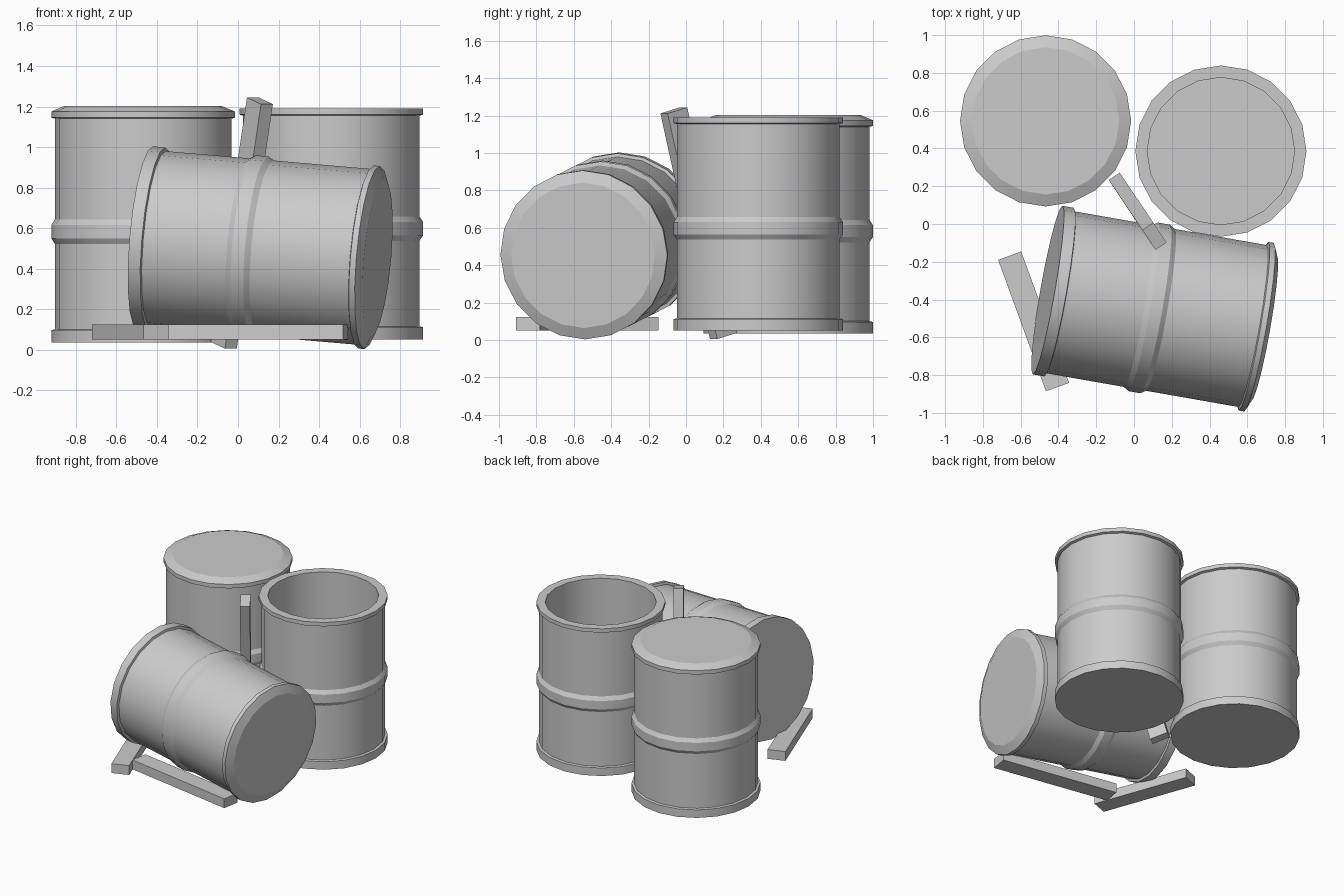
import bpy, bmesh, math
from mathutils import Vector, Matrix

if "Cube" in bpy.data.objects:
    bpy.data.objects.remove(bpy.data.objects["Cube"])

SIDES = 20
R, BODY, INNER = 0.453, 0.435, 0.39

# barrel outline (radius, height) from base to top rim, shared by all barrels
SHELL = [(R, 0), (R, 0.062), (BODY, 0.066),
         (BODY, 0.487), (R, 0.515), (R, 0.58), (BODY, 0.608),
         (BODY, 1.105), (R, 1.11), (R, 1.14)]
CLOSED = SHELL + [(INNER, 1.167)]                  # bevelled lid
OPEN = SHELL + [(INNER, 1.14), (INNER, 0.05)]      # hollow inside


def finish(bm, name, smooth):
    bmesh.ops.recalc_face_normals(bm, faces=bm.faces)
    me = bpy.data.meshes.new(name)
    bm.to_mesh(me)
    bm.free()
    ob = bpy.data.objects.new(name, me)
    bpy.context.collection.objects.link(ob)
    if smooth:
        bpy.ops.object.select_all(action='DESELECT')
        ob.select_set(True)
        bpy.context.view_layer.objects.active = ob
        bpy.ops.object.shade_smooth_by_angle(angle=math.radians(20))
    return ob


def frame(origin, z, x):
    """Matrix at origin with local z along z and local x near x."""
    z = Vector(z).normalized()
    y = z.cross(Vector(x)).normalized()
    m = Matrix((y.cross(z), y, z)).transposed().to_4x4()
    m.translation = origin
    return m


def barrel(name, profile, base, axis=(0, 0, 1), side=(1, 0, 0)):
    bm = bmesh.new()
    rings = [[bm.verts.new((r * math.cos(math.tau * i / SIDES),
                            r * math.sin(math.tau * i / SIDES), h))
              for i in range(SIDES)] for r, h in profile]
    for a, b in zip(rings, rings[1:]):
        for i in range(SIDES):
            j = (i + 1) % SIDES
            bm.faces.new((a[i], a[j], b[j], b[i]))
    bm.faces.new(rings[0])
    bm.faces.new(rings[-1])
    ob = finish(bm, name, True)
    ob.matrix_world = frame(base, axis, side)


def plank(name, start, end, thick, side, width=0.13, depth=0.072):
    """Board from start to end; its width runs along side."""
    start, end = Vector(start), Vector(end)
    bm = bmesh.new()
    bmesh.ops.create_cube(bm, size=1)
    bmesh.ops.scale(bm, vec=(width, depth, (end - start).length), verts=bm.verts)
    ob = finish(bm, name, False)
    ob.matrix_world = frame((start + end) / 2, end - start, side)


# two upright barrels and one lying on its side
barrel("closed_barrel", CLOSED, (-0.468, 0.546, 0.035))
barrel("open_barrel", OPEN, (0.46, 0.386, 0.05))
barrel("fallen_barrel", CLOSED, (-0.457, -0.35, 0.552), (0.981, -0.172, -0.085), (0, 0, 1))

# two boards on the ground and one leaning
plank("left_plank", (-0.658, -0.168, 0.088), (-0.405, -0.863, 0.088), 0.072, (0.94, 0.34, 0))
plank("front_plank", (-0.37, -0.685, 0.088), (0.53, -0.845, 0.088), 0.072, (0.18, 0.98, 0))
plank("leaning_plank", (-0.07, 0.2, 0.022), (0.108, -0.065, 1.228), 0.072, (0.55, -0.83, 0), depth=0.07)
